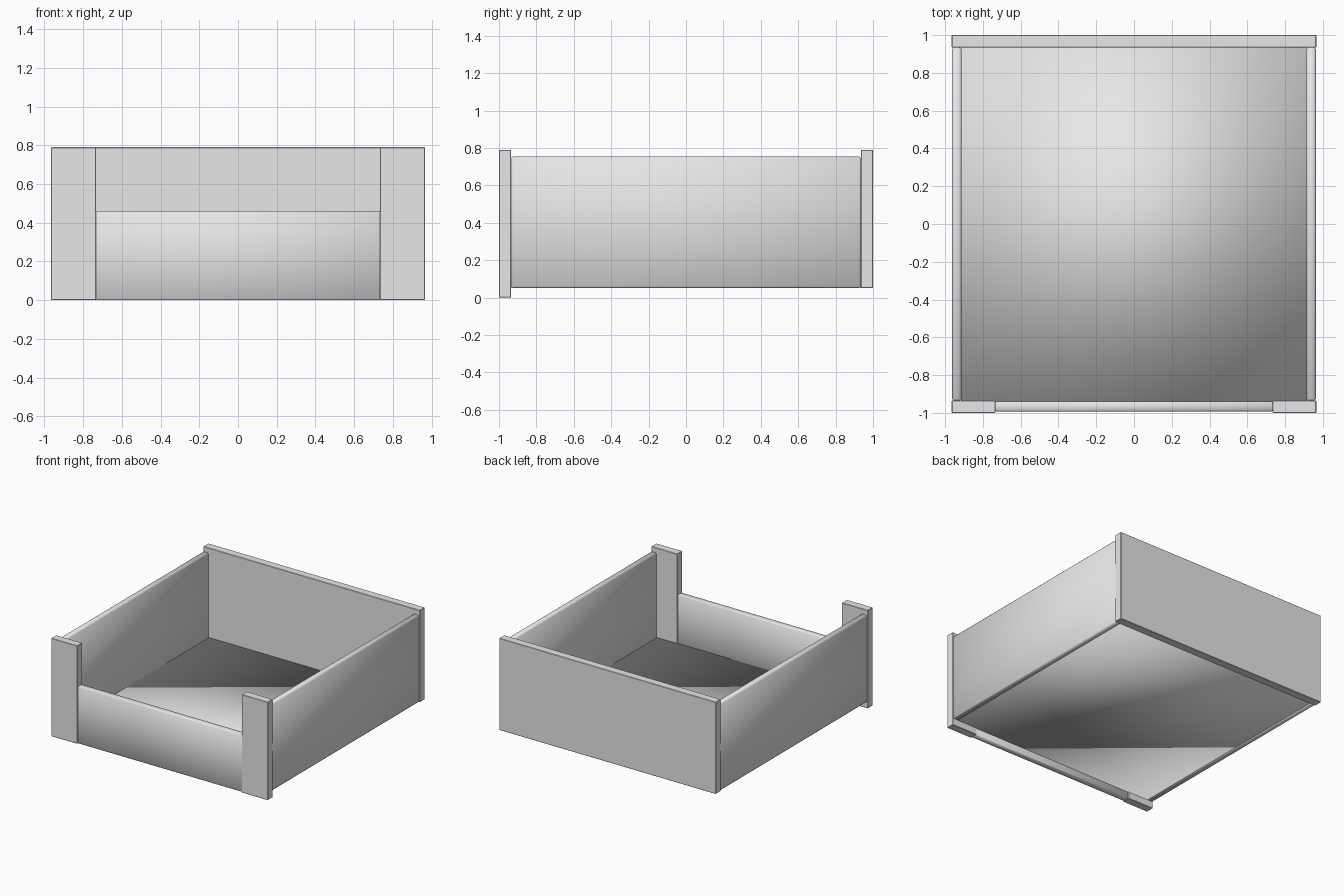
import bpy, bmesh, math

if "Cube" in bpy.data.objects:
    bpy.data.objects.remove(bpy.data.objects["Cube"])

grey = bpy.data.materials.new("plain grey")
grey.diffuse_color = (0.8, 0.8, 0.8, 1.0)
grey.use_nodes = True
grey.node_tree.nodes["Principled BSDF"].inputs["Base Color"].default_value = grey.diffuse_color


def box(name, x, y, z, bevel=0.006, angle=30):
    """Box between the given (min, max) ranges with lightly eased edges."""
    bm = bmesh.new()
    bmesh.ops.create_cube(bm, size=1)
    for v in bm.verts:
        for i, (lo, hi) in enumerate((x, y, z)):
            v.co[i] = hi if v.co[i] > 0 else lo
    if bevel:
        bmesh.ops.bevel(bm, geom=bm.edges[:], offset=bevel, segments=1,
                        affect='EDGES', profile=0.5)
    mesh = bpy.data.meshes.new(name)
    bm.to_mesh(mesh)
    bm.free()
    mesh.materials.append(grey)
    obj = bpy.data.objects.new(name, mesh)
    bpy.context.collection.objects.link(obj)
    bpy.ops.object.select_all(action='DESELECT')
    obj.select_set(True)
    bpy.context.view_layer.objects.active = obj
    bpy.ops.object.shade_smooth_by_angle(angle=math.radians(angle))
    return obj


# Front corner posts and side walls, one pair per side
for side, s in (("left", -1), ("right", 1)):
    post_x = sorted((s * 0.733, s * 0.965))
    wall_x = sorted((s * 0.913, s * 0.963))
    box(side + "_front_post", post_x, (-1.0, -0.935), (0.0, 0.79), 0.003)
    box(side + "_wall", wall_x, (-0.936, 0.936), (0.05, 0.755), 0.01, 60)

# Tall back panel
box("back_panel", (-0.965, 0.965), (0.935, 1.0), (0.05, 0.79), 0.003)

# Low front panel between the posts
box("front_panel", (-0.735, 0.735), (-0.992, -0.94), (0.0, 0.46), 0.006, 60)

# Thin floor, smooth shaded across its edges
box("floor", (-0.915, 0.915), (-0.94, 0.937), (0.055, 0.07), 0, 180)
